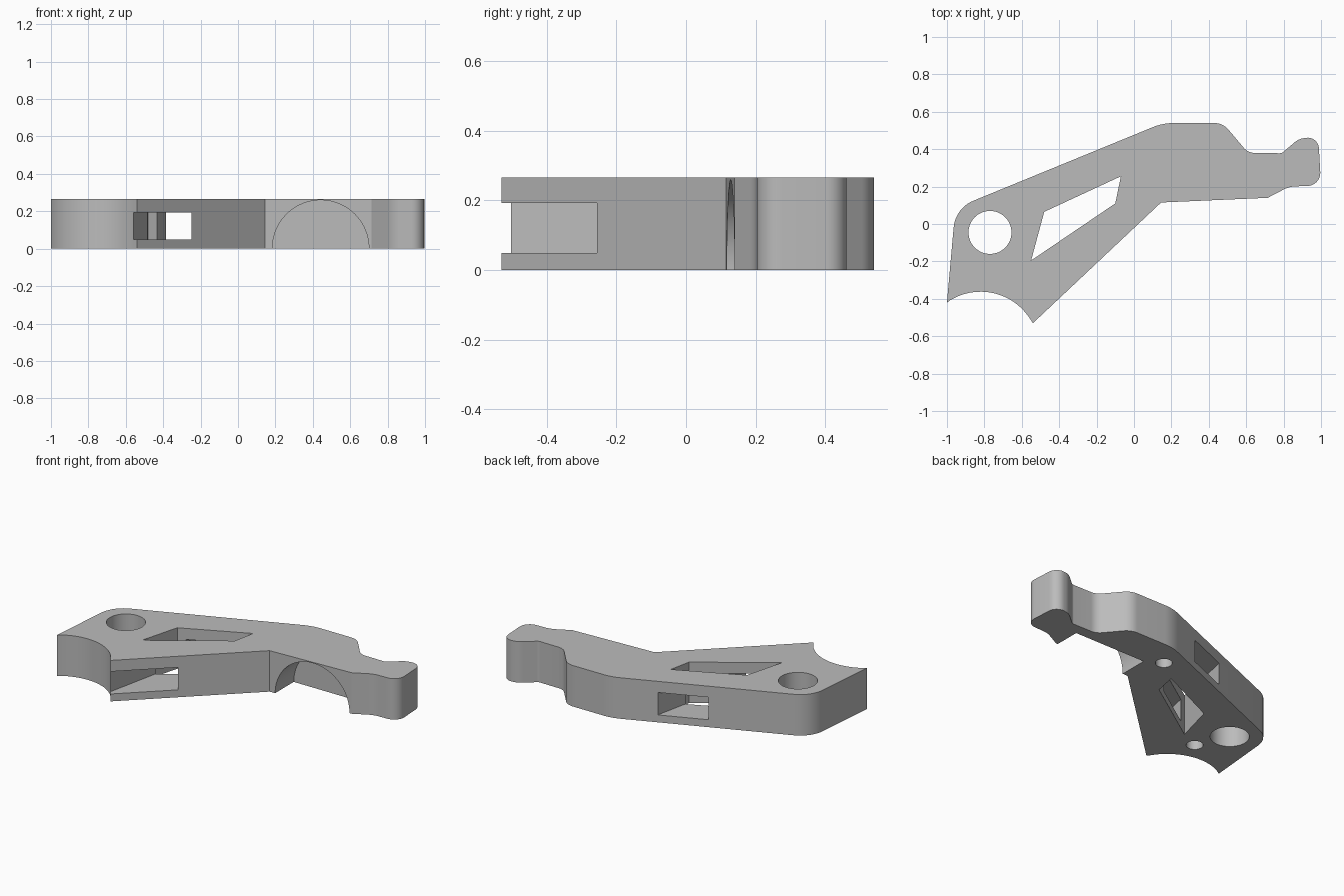
import bpy, bmesh, math
from mathutils import Vector, Matrix

old = bpy.data.objects.get("Cube")
if old:
    bpy.data.objects.remove(old, do_unlink=True)

HEIGHT = 0.265


def arc(cx, cy, r, a0, a1, n):
    """Points on a circular arc, angles in radians."""
    return [Vector((cx + r * math.cos(a0 + (a1 - a0) * i / n),
                    cy + r * math.sin(a0 + (a1 - a0) * i / n))) for i in range(n + 1)]


def fillet(prev, corner, nxt, r, n=10):
    """Replace a corner by a tangent arc of radius r."""
    p, c, q = Vector(prev), Vector(corner), Vector(nxt)
    if r == 0:
        return [c]
    u, v = (p - c).normalized(), (q - c).normalized()
    half = u.angle(v) / 2
    centre = c + (u + v).normalized() * (r / math.sin(half))
    t0 = c + u * (r / math.tan(half)) - centre
    t1 = c + v * (r / math.tan(half)) - centre
    turn = t0.angle_signed(t1)
    return [centre + Matrix.Rotation(-turn * i / n, 2) @ t0 for i in range(n + 1)]


def prism(name, points, z0, z1):
    """Extrude a flat outline between two heights."""
    bm = bmesh.new()
    face = bm.faces.new([bm.verts.new((p[0], p[1], z0)) for p in points])
    top = bmesh.ops.extrude_face_region(bm, geom=[face])["geom"]
    bmesh.ops.translate(bm, vec=(0, 0, z1 - z0),
                        verts=[g for g in top if isinstance(g, bmesh.types.BMVert)])
    bmesh.ops.recalc_face_normals(bm, faces=bm.faces)
    mesh = bpy.data.meshes.new(name)
    bm.to_mesh(mesh)
    bm.free()
    obj = bpy.data.objects.new(name, mesh)
    bpy.context.collection.objects.link(obj)
    return obj


def disc(x, y, r, n=64):
    return arc(x, y, r, 0, math.tau, n)[:-1]


# Outline corners (x, y, rounding), from the inner bend round the head to the tail
corners = [
    (0.145, 0.115, 0), (0.715, 0.14, 0), (0.83, 0.2, 0.15),
    (1.0, 0.206, 0.07), (0.985, 0.47, 0.06), (0.88, 0.455, 0.10),
    (0.79, 0.378, 0.03), (0.61, 0.38, 0.08), (0.475, 0.54, 0.10),
    (0.155, 0.54, 0.3), (-0.955, 0.085, 0.17),
]
tail, tip = (-1.0, -0.42), (-0.54, -0.53)
ring = [tip] + [c[:2] for c in corners] + [tail]
outline = []
for i, (x, y, r) in enumerate(corners):
    outline += fillet(ring[i], (x, y), ring[i + 2], r)

# Concave tail end
cx, cy, radius = -0.82, -0.675, 0.313
a0 = math.atan2(tail[1] - cy, tail[0] - cx)
a1 = math.atan2(tip[1] - cy, tip[0] - cx)
outline += [Vector(tail)] + arc(cx, cy, radius, a0, a1, 24)[1:-1] + [Vector(tip)]

body = prism("lever_body", outline, 0, HEIGHT)

# Through holes in the plate
cutters = [
    prism("pivot_hole_cutter", disc(-0.77, -0.045, 0.115), -0.1, 0.4),
    prism("window_cutter", [(-0.07, 0.255), (-0.48, 0.065), (-0.55, -0.195), (-0.10, 0.11)],
          -0.1, 0.4),
]

# Slanted slot running from front to back through the thickness
slope = 0.212
slot = [(x + slope * (y - y0), y)
        for x, y0, y in ((-0.56, -0.51, -0.8), (-0.25, -0.262, -0.8),
                         (-0.25, -0.262, 0.7), (-0.56, -0.51, 0.7))]
cutters.append(prism("side_slot_cutter", slot, 0.048, 0.193))

# Blind holes in the underside
for x, y in ((0.08, 0.367), (-0.676, -0.253)):
    cutters.append(prism("blind_hole_cutter", disc(x, y, 0.05, 40), -0.1, 0.15))

# Half-round finger recess in the front, open below
recess = prism("recess_cutter", disc(0.442, 0, 0.258, 96), -0.307, 0.3)
recess.data.transform(Matrix.Translation((0, 0, 0.0015)) @ Matrix.Rotation(math.pi / 2, 4, "X"))
cutters.append(recess)

for cutter in cutters:
    cutter.hide_render = True
    mod = body.modifiers.new(cutter.name, "BOOLEAN")
    mod.operation = "DIFFERENCE"
    mod.solver = "EXACT"
    mod.object = cutter

# Keep the cut result and drop the cutters
bpy.context.view_layer.update()
depsgraph = bpy.context.evaluated_depsgraph_get()
result = bpy.data.meshes.new_from_object(body.evaluated_get(depsgraph))
body.modifiers.clear()
body.data = result
for cutter in cutters:
    bpy.data.objects.remove(cutter, do_unlink=True)

# Plain grey finish
grey = bpy.data.materials.new("plain_grey")
grey.use_nodes = True
colour = (0.5, 0.5, 0.5, 1)
grey.diffuse_color = colour
grey.node_tree.nodes["Principled BSDF"].inputs["Base Color"].default_value = colour
result.materials.clear()
result.materials.append(grey)

bpy.ops.object.select_all(action="DESELECT")
body.select_set(True)
bpy.context.view_layer.objects.active = body
bpy.ops.object.shade_smooth_by_angle(angle=math.radians(25))
